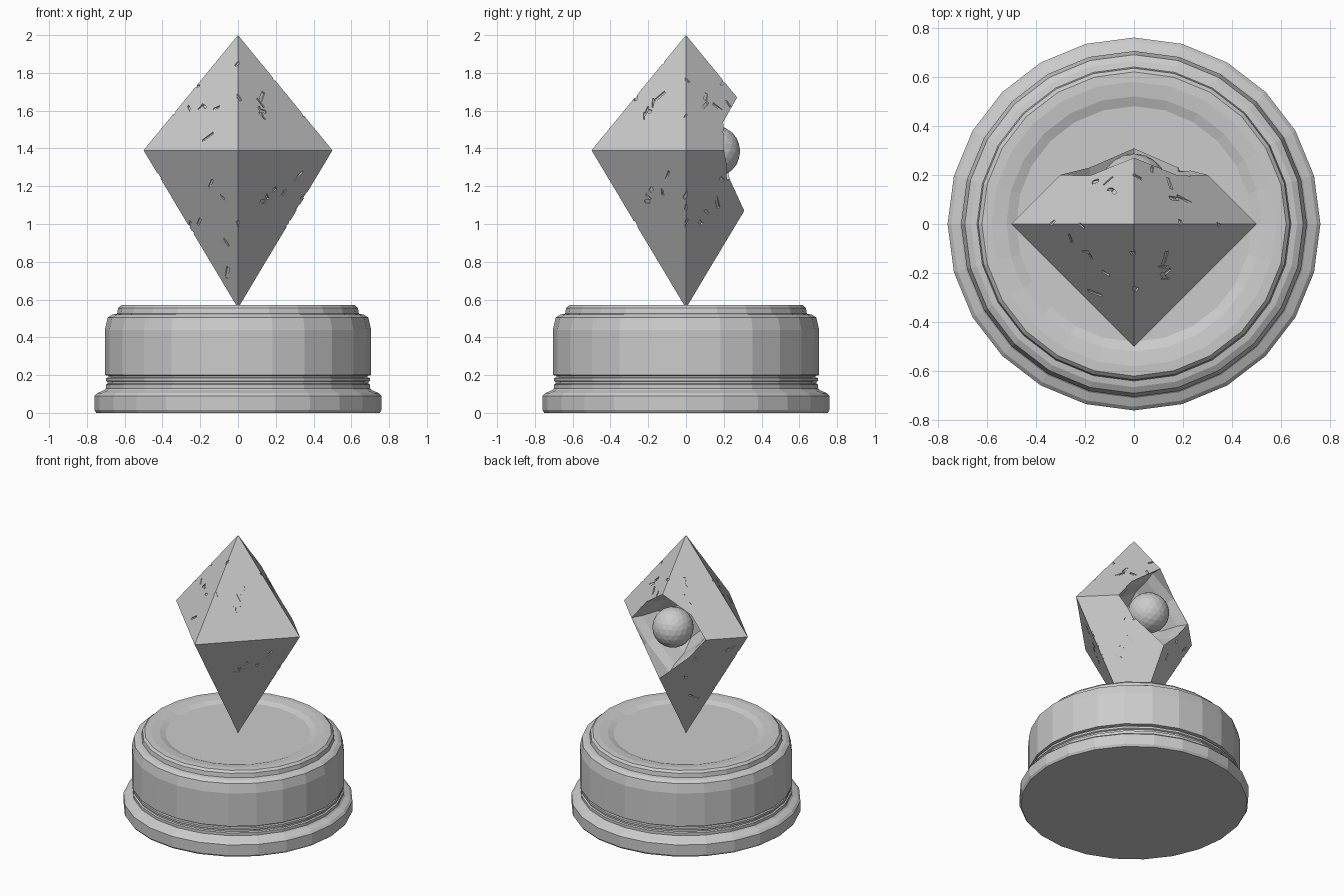
import bpy, bmesh, math, random
from mathutils import Vector, Matrix

if "Cube" in bpy.data.objects:
    bpy.data.objects.remove(bpy.data.objects["Cube"], do_unlink=True)

random.seed(4)
MID = 1.39  # height of the crystal's widest level

stone = bpy.data.materials.new("stone grey")
stone.use_nodes = True
grey = (0.6, 0.6, 0.6, 1)
stone.diffuse_color = grey
stone.node_tree.nodes["Principled BSDF"].inputs["Base Color"].default_value = grey


def add_object(name, bm):
    bmesh.ops.recalc_face_normals(bm, faces=bm.faces)
    mesh = bpy.data.meshes.new(name)
    bm.to_mesh(mesh)
    bm.free()
    mesh.materials.append(stone)
    obj = bpy.data.objects.new(name, mesh)
    bpy.context.collection.objects.link(obj)
    return obj


def loft(bm, rings):
    """Skin equal-length rings of points and cap both ends."""
    rows = [[bm.verts.new(p) for p in ring] for ring in rings]
    n = len(rows[0])
    for a, b in zip(rows, rows[1:]):
        for i in range(n):
            j = (i + 1) % n
            bm.faces.new((a[i], a[j], b[j], b[i]))
    bm.faces.new(rows[0])
    bm.faces.new(rows[-1])


def carve(target, cutter):
    """Subtract the cutter, then discard it."""
    cutter.hide_render = True
    mod = target.modifiers.new("carve", 'BOOLEAN')
    mod.operation = 'DIFFERENCE'
    mod.solver = 'EXACT'
    mod.use_self = True
    mod.object = cutter
    bpy.context.view_layer.objects.active = target
    bpy.ops.object.modifier_apply(modifier=mod.name)
    bpy.data.objects.remove(cutter, do_unlink=True)


# Pedestal: turned profile of (radius, height) with a recessed top
profile = [(0.75, 0), (0.76, 0.015), (0.76, 0.09), (0.745, 0.105), (0.71, 0.12),
           (0.70, 0.13), (0.70, 0.15), (0.69, 0.155), (0.69, 0.165), (0.70, 0.17),
           (0.70, 0.185), (0.685, 0.188), (0.685, 0.196), (0.705, 0.2),
           (0.705, 0.44), (0.69, 0.505), (0.665, 0.52), (0.64, 0.525),
           (0.635, 0.555), (0.62, 0.57), (0.58, 0.572), (0.52, 0.565), (0.48, 0.55)]
SIDES = 24
bm = bmesh.new()
loft(bm, [[(r * math.sin(math.tau * i / SIDES), r * math.cos(math.tau * i / SIDES), z)
           for i in range(SIDES)] for r, z in profile])
add_object("pedestal", bm)

# Crystal: stretched octahedron standing on its point
top, tip = Vector((0, 0, 2)), Vector((0, 0, 0.555))
waist = [Vector((0.5, 0, MID)), Vector((0, 0.5, MID)),
         Vector((-0.5, 0, MID)), Vector((0, -0.5, MID))]
faces = [(waist[i], waist[(i + 1) % 4], p) for i in range(4) for p in (top, tip)]
bm = bmesh.new()
for tri in faces:
    bm.faces.new([bm.verts.new(p) for p in tri])
bmesh.ops.remove_doubles(bm, verts=bm.verts, dist=0.001)
crystal = add_object("crystal", bm)

# Chips: small slivers scattered on every face, a few along the edges
bm = bmesh.new()
for tri in faces:
    normal = (tri[1] - tri[0]).cross(tri[2] - tri[0]).normalized()
    for k in range(7):
        w = [random.uniform(0.12, 1) for _ in tri]
        if k > 4:
            w[random.randrange(2)] = 0.0
        centre = sum((p * v for p, v in zip(tri, w)), Vector()) / sum(w)
        turn = Matrix.Rotation(random.uniform(0, math.tau), 4, normal)
        tilt = Matrix.Rotation(random.uniform(-0.15, 0.15), 4, 'Y')
        size = Matrix.Diagonal((random.uniform(0.03, 0.08), random.uniform(0.008, 0.02), 0.012, 1))
        face_on = normal.to_track_quat('Z', 'Y').to_matrix().to_4x4()
        bmesh.ops.create_cube(bm, size=1, matrix=Matrix.Translation(centre) @ turn @ face_on @ tilt @ size)
carve(crystal, add_object("chip_cutter", bm))

# Socket: faceted diamond hollow in the back of the crystal
half = [(0, 0.28), (0.18, 0.15), (0.3, 0), (0.18, -0.15), (0, -0.32)]
outline = half + [(-x, z) for x, z in half[-2:0:-1]]
steps = [(0.6, 1.0), (0.19, 1.0), (0.13, 0.88), (0.02, 0.76), (-0.06, 0.5)]
bm = bmesh.new()
loft(bm, [[(x * s, y, MID + z * s) for x, z in outline] for y, s in steps])
carve(crystal, add_object("socket_cutter", bm))

# Orb resting in the socket
bm = bmesh.new()
bmesh.ops.create_icosphere(bm, subdivisions=3, radius=0.137,
                           matrix=Matrix.Translation((0, 0.15, MID - 0.005)))
add_object("orb", bm)
